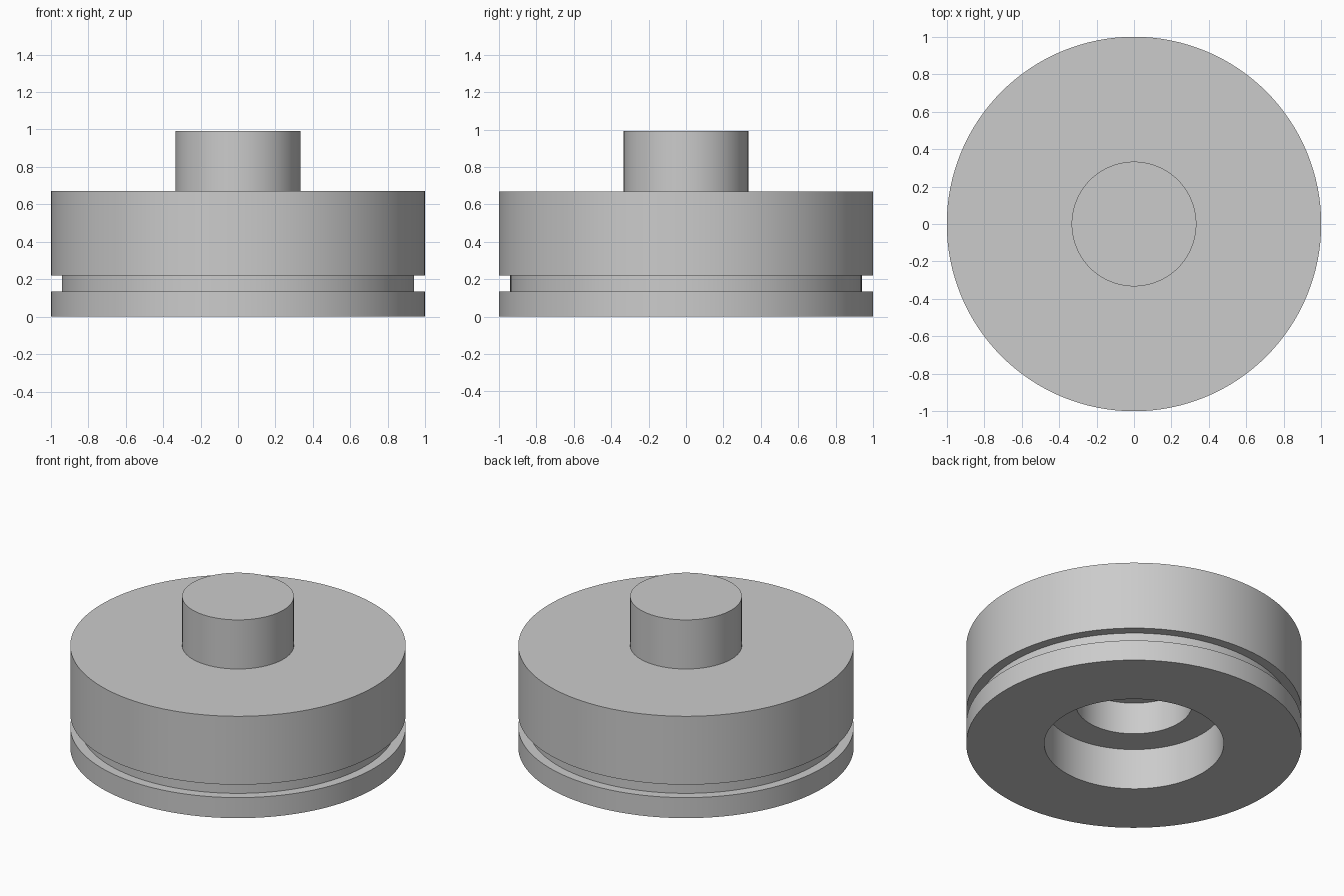
import bpy, bmesh
from math import cos, sin, tau, radians

cube = bpy.data.objects.get("Cube")
if cube:
    bpy.data.objects.remove(cube, do_unlink=True)

SIDES = 128

# Single plain grey
grey = bpy.data.materials.new("machined_grey")
grey.use_nodes = True
colour = (0.6, 0.6, 0.6, 1)
grey.diffuse_color = colour
grey.node_tree.nodes["Principled BSDF"].inputs["Base Color"].default_value = colour


def lathe(name, profile):
    """Turn (radius, z) points around z and cap both ends."""
    bm = bmesh.new()
    rings = []
    for r, z in profile:
        rings.append([bm.verts.new((r * cos(tau * i / SIDES), r * sin(tau * i / SIDES), z))
                      for i in range(SIDES)])
    for a, b in zip(rings, rings[1:]):
        for i in range(SIDES):
            j = (i + 1) % SIDES
            bm.faces.new((a[i], a[j], b[j], b[i]))
    bm.faces.new(rings[0])
    bm.faces.new(rings[-1])
    bmesh.ops.recalc_face_normals(bm, faces=bm.faces)
    mesh = bpy.data.meshes.new(name)
    bm.to_mesh(mesh)
    bm.free()
    mesh.materials.append(grey)
    obj = bpy.data.objects.new(name, mesh)
    bpy.context.collection.objects.link(obj)
    bpy.ops.object.select_all(action="DESELECT")
    obj.select_set(True)
    bpy.context.view_layer.objects.active = obj
    bpy.ops.object.shade_smooth_by_angle(angle=radians(30))
    return obj


# One turned solid, from the blind bore outward and up to the stem
bore = [(0.346, 0.48), (0.346, 0.27)]
counterbore = [(0.535, 0.27), (0.535, 0)]
lower_flange = [(1, 0), (1, 0.135)]
groove = [(0.94, 0.135), (0.94, 0.22)]
upper_drum = [(1, 0.22), (1, 0.67)]
stem = [(0.333, 0.67), (0.333, 0.993)]
lathe("stepped_disc_with_stem",
      bore + counterbore + lower_flange + groove + upper_drum + stem)
